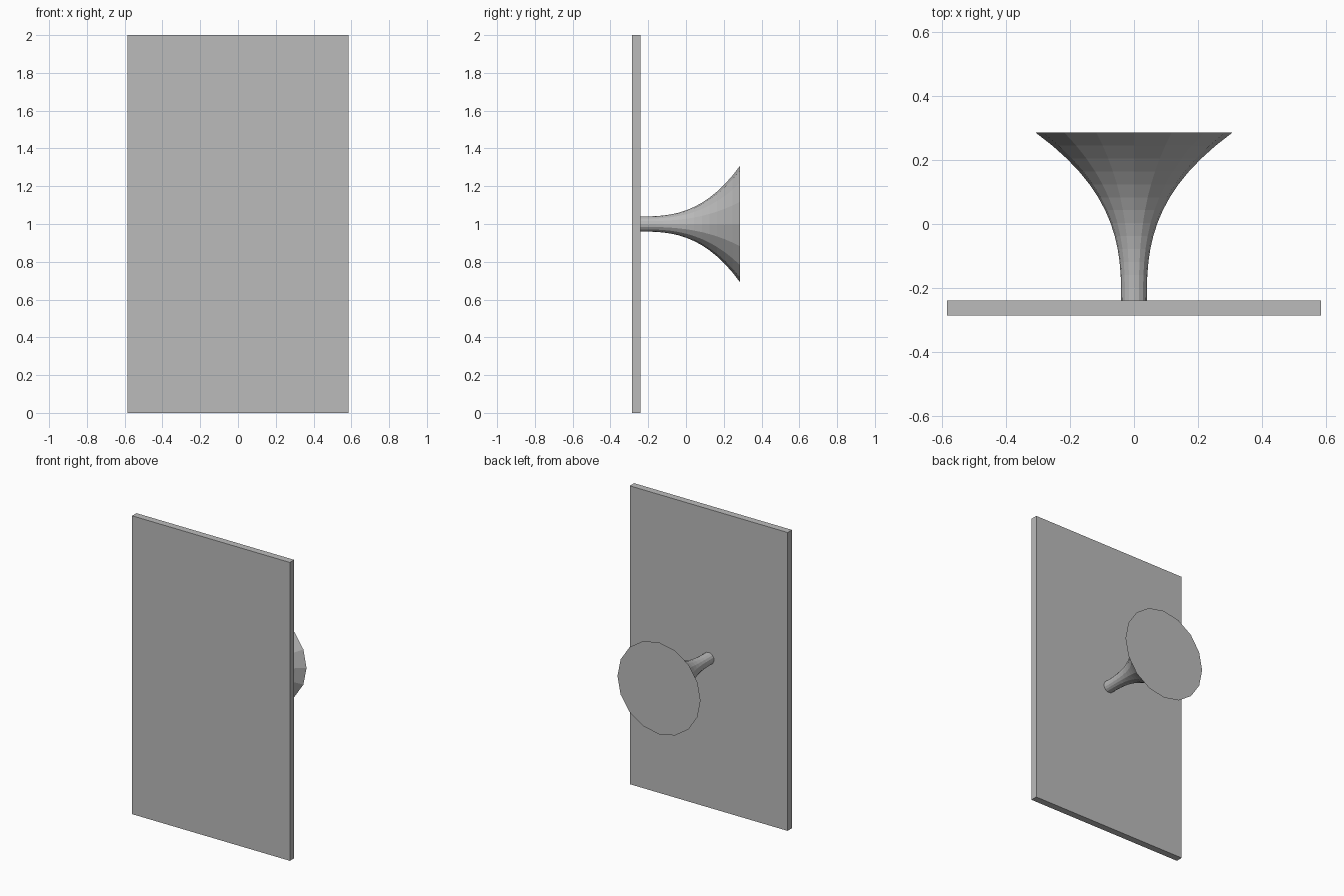
import bpy, bmesh, math

cube = bpy.data.objects.get("Cube")
if cube:
    bpy.data.objects.remove(cube, do_unlink=True)

grey = bpy.data.materials.new("plain grey")
grey.use_nodes = True
colour = (0.5, 0.5, 0.5, 1)
grey.diffuse_color = colour
grey.node_tree.nodes["Principled BSDF"].inputs["Base Color"].default_value = colour


def add_object(name, bm):
    bmesh.ops.recalc_face_normals(bm, faces=bm.faces)
    mesh = bpy.data.meshes.new(name)
    bm.to_mesh(mesh)
    bm.free()
    mesh.materials.append(grey)
    obj = bpy.data.objects.new(name, mesh)
    bpy.context.collection.objects.link(obj)
    return obj


# Upright flat panel
bm = bmesh.new()
bmesh.ops.create_cube(bm, size=1)
bmesh.ops.scale(bm, vec=(1.17, 0.046, 2), verts=bm.verts)
bmesh.ops.translate(bm, vec=(0, -0.263, 1), verts=bm.verts)
add_object("panel", bm)

# Flared stem: sixteen-sided rings widening towards the back, capped at both ends
SIDES, STEPS = 16, 13
Y_START, Y_END = -0.24, 0.286
R_START, R_END = 0.04, 0.308
bm = bmesh.new()
rings = []
for i in range(STEPS + 1):
    t = i / STEPS
    r = R_START + (R_END - R_START) * t ** 2.7
    y = Y_START + (Y_END - Y_START) * t
    angles = [math.tau * k / SIDES for k in range(SIDES)]
    rings.append([bm.verts.new((r * math.cos(a), y, 1 + r * math.sin(a))) for a in angles])
for a, b in zip(rings, rings[1:]):
    for k in range(SIDES):
        n = (k + 1) % SIDES
        bm.faces.new((a[k], a[n], b[n], b[k]))
bm.faces.new(rings[0])
bm.faces.new(rings[-1])
add_object("flared_stem", bm)
